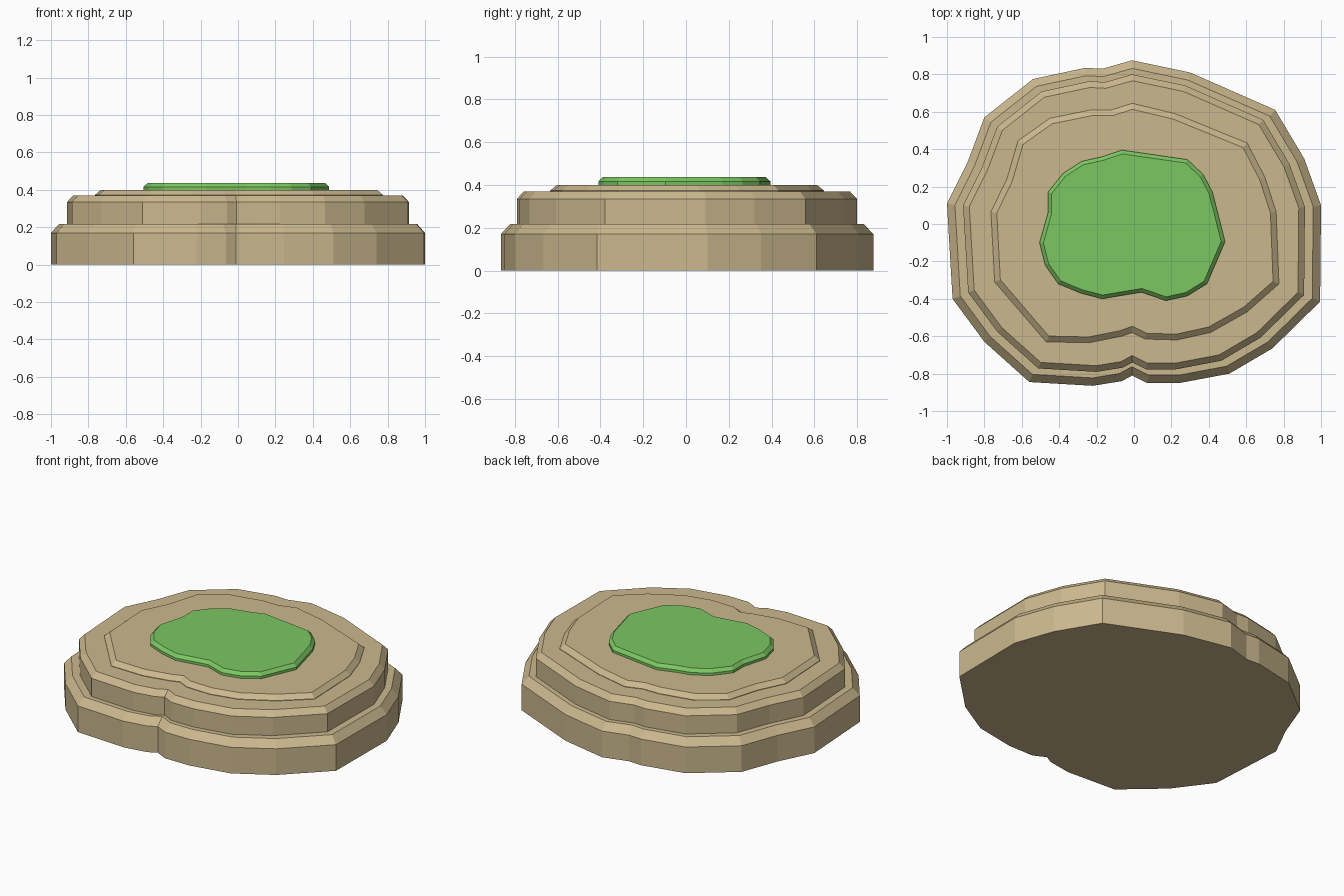
import bpy
import bmesh

default_cube = bpy.data.objects.get("Cube")
if default_cube:
    bpy.data.objects.remove(default_cube, do_unlink=True)


def make_material(name, colour):
    material = bpy.data.materials.new(name)
    material.use_nodes = True
    material.diffuse_color = colour
    shader = next(n for n in material.node_tree.nodes if n.type == 'BSDF_PRINCIPLED')
    shader.inputs["Base Color"].default_value = colour
    shader.inputs["Roughness"].default_value = 0.9
    return material


def make_tier(name, outline, material, base, wall, bevel, inset, scale=1.0):
    """Raise an outline into a slab with a sloped rim around its flat top."""
    bm = bmesh.new()
    verts = [bm.verts.new((x * scale, y * scale, base)) for x, y in outline]
    floor = bm.faces.new(verts)
    floor.normal_update()
    if floor.normal.z > 0:
        floor.normal_flip()

    # Vertical wall
    top_verts = [bm.verts.new((v.co.x, v.co.y, base + wall)) for v in verts]
    count = len(verts)
    for i in range(count):
        j = (i + 1) % count
        bm.faces.new((verts[i], verts[j], top_verts[j], top_verts[i]))
    top = bm.faces.new(top_verts)
    bm.normal_update()

    # Sloped rim
    bmesh.ops.inset_individual(bm, faces=[top], thickness=inset,
                               depth=bevel, use_even_offset=True)
    bmesh.ops.recalc_face_normals(bm, faces=bm.faces)

    mesh = bpy.data.meshes.new(name)
    bm.to_mesh(mesh)
    bm.free()
    mesh.materials.append(material)
    tier = bpy.data.objects.new(name, mesh)
    bpy.context.scene.collection.objects.link(tier)
    return tier


# Outlines run counterclockwise, starting at the back
rock_outline = [
    (-.01, .875), (-.17, .83), (-.26, .835), (-.54, .775), (-.8, .57),
    (-.89, .33), (-1, .11), (-.97, -.4), (-.8, -.63), (-.56, -.845),
    (-.22, -.865), (-.065, -.84), (-.01, -.81), (.07, -.85), (.245, -.85),
    (.51, -.8), (.74, -.665), (.995, -.415), (1, .1), (.91, .35),
    (.755, .61), (.3, .81),
]
cap_outline = [
    (-.01, .645), (-.12, .61), (-.23, .61), (-.45, .565), (-.62, .445),
    (-.68, .24), (-.765, .065), (-.745, -.31), (-.47, -.63), (-.24, -.635),
    (-.065, -.6), (-.01, -.58), (.06, -.615), (.23, -.62), (.41, -.58),
    (.605, -.47), (.775, -.32), (.76, .065), (.7, .25), (.605, .433),
    (.22, .59),
]
grass_outline = [
    (-.065, .395), (.285, .345), (.37, .265), (.42, .17), (.487, -.095),
    (.39, -.32), (.285, -.385), (.17, -.41), (.04, -.365), (-.17, -.4),
    (-.285, -.37), (-.405, -.32), (-.475, -.22), (-.505, -.1), (-.46, .06),
    (-.46, .17), (-.38, .27), (-.28, .335), (-.17, .36),
]
grass_outline.reverse()

sandstone = make_material("sandstone", (0.6, 0.48, 0.27, 1))
grass = make_material("grass green", (0.2, 0.57, 0.12, 1))

# Stacked rock steps
make_tier("lower_rock_step", rock_outline, sandstone,
          base=0, wall=.17, bevel=.047, inset=.042)
make_tier("middle_rock_step", rock_outline, sandstone,
          base=.217, wall=.118, bevel=.035, inset=.033, scale=.914)
make_tier("upper_rock_step", cap_outline, sandstone,
          base=.37, wall=.003, bevel=.027, inset=.031)

# Grass patch on top
make_tier("grass_patch", grass_outline, grass,
          base=.4, wall=.016, bevel=.02, inset=.02)
